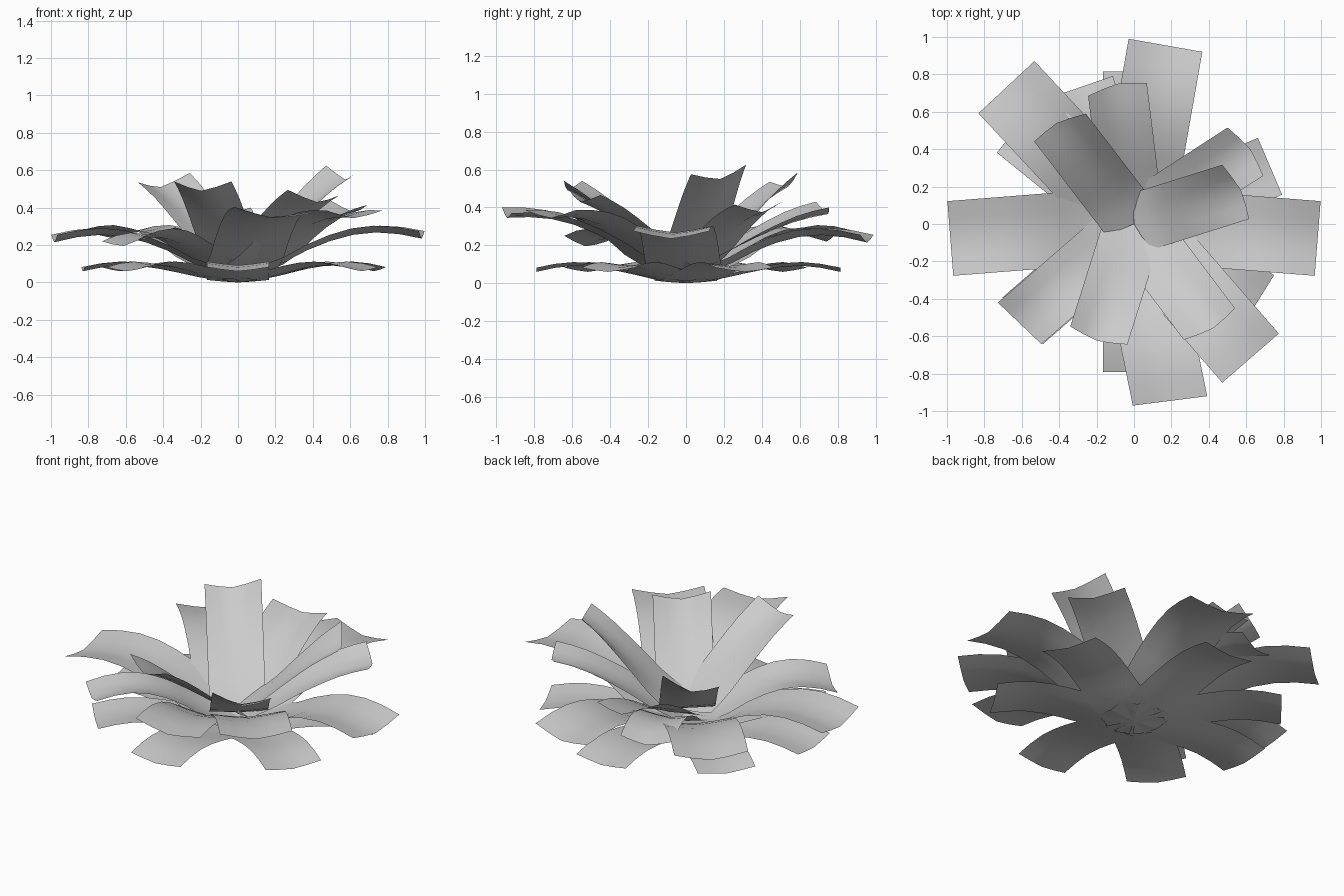
import bpy, math
from math import radians, cos, sin

if "Cube" in bpy.data.objects:
    bpy.data.objects.remove(bpy.data.objects["Cube"])


def interp(points, t):
    """Smooth (Catmull-Rom) value along evenly spaced points."""
    n = len(points) - 1
    i = min(int(t * n), n - 1)
    f = t * n - i
    b, c = points[i], points[i + 1]
    a = points[i - 1] if i else 2 * b - c
    d = points[i + 2] if i + 2 <= n else 2 * c - b
    return b + 0.5 * f * (c - a + f * (2*a - 5*b + 4*c - d + f * (3*(b - c) + d - a)))


def leaf(name, angle, reach, width, profile, tip_z, cup, fore, back, roll=0.0, base=0.0):
    """Strip leaf: follows the height profile outward, with a raised rim on both sides."""
    ca, sa = cos(radians(angle)), sin(radians(angle))
    rows, cols = 8, 4
    verts, faces = [], []
    for i in range(rows + 1):
        t = i / rows
        z0 = interp(profile, t) + base * (1 - t) + (tip_z - profile[-1]) * t ** 1.5
        for j in range(cols + 1):
            s = 2 * j / cols - 1
            bend = abs(s) ** 1.3
            r = reach * t + bend * (fore * (1 - t) - back * t) - roll * s * t
            y = s * width / 2
            z = z0 + cup * bend * (0.6 + 0.4 * t) + roll * s * t
            verts.append((r * ca - y * sa, r * sa + y * ca, z))
    w = cols + 1
    for i in range(rows):
        for j in range(cols):
            k = i * w + j
            faces.append((k, k + w, k + w + 1, k + 1))
    mesh = bpy.data.meshes.new(name)
    mesh.from_pydata(verts, [], faces)
    for p in mesh.polygons:
        p.use_smooth = True
    ob = bpy.data.objects.new(name, mesh)
    bpy.context.collection.objects.link(ob)
    return ob


# low, nearly flat outer leaves
low = [0.0, 0.02, 0.055, 0.085, 0.09, 0.06]
for n, (a, r) in enumerate([(23, .79), (90, .815), (141, .81), (183, .83),
                            (221, .79), (270, .79), (-32, .78)]):
    leaf(f"low_leaf_{n}", a, r, 0.33, low, 0.06, 0.022, 0.0, 0.0)

# long arching middle leaves
mid = [0.04, 0.085, 0.18, 0.245, 0.26, 0.225]
for n, (a, r, w, z, roll) in enumerate([(-4.5, .985, .40, .235, 0), (184.5, .985, .40, .215, 0),
                                        (80, .97, .40, .215, 0), (-78.5, .965, .40, .345, -.015),
                                        (133, 1.0, .41, .24, 0), (-49, .95, .40, .345, 0),
                                        (221, .81, .32, .195, .015), (109, .785, .30, .22, 0)]):
    leaf(f"middle_leaf_{n}", a, r, w, mid, z, 0.04, 0.02, 0.0, roll)

# steep inner leaves
top = [0.08, 0.145, 0.235, 0.32, 0.395, 0.45]
for n, (a, r, w, z, roll, base) in enumerate([
        (17.5, .60, .32, .55, .025, .03), (127.5, .68, .31, .51, -.025, .015),
        (252.5, .655, .32, .49, 0, 0), (-53, .70, .32, .43, -.015, -.01),
        (97, .755, .32, .365, .015, -.01), (33, .74, .32, .375, .01, -.01)]):
    leaf(f"inner_leaf_{n}", a, r, w, top, z, 0.05, 0.05, 0.03, roll, base)
